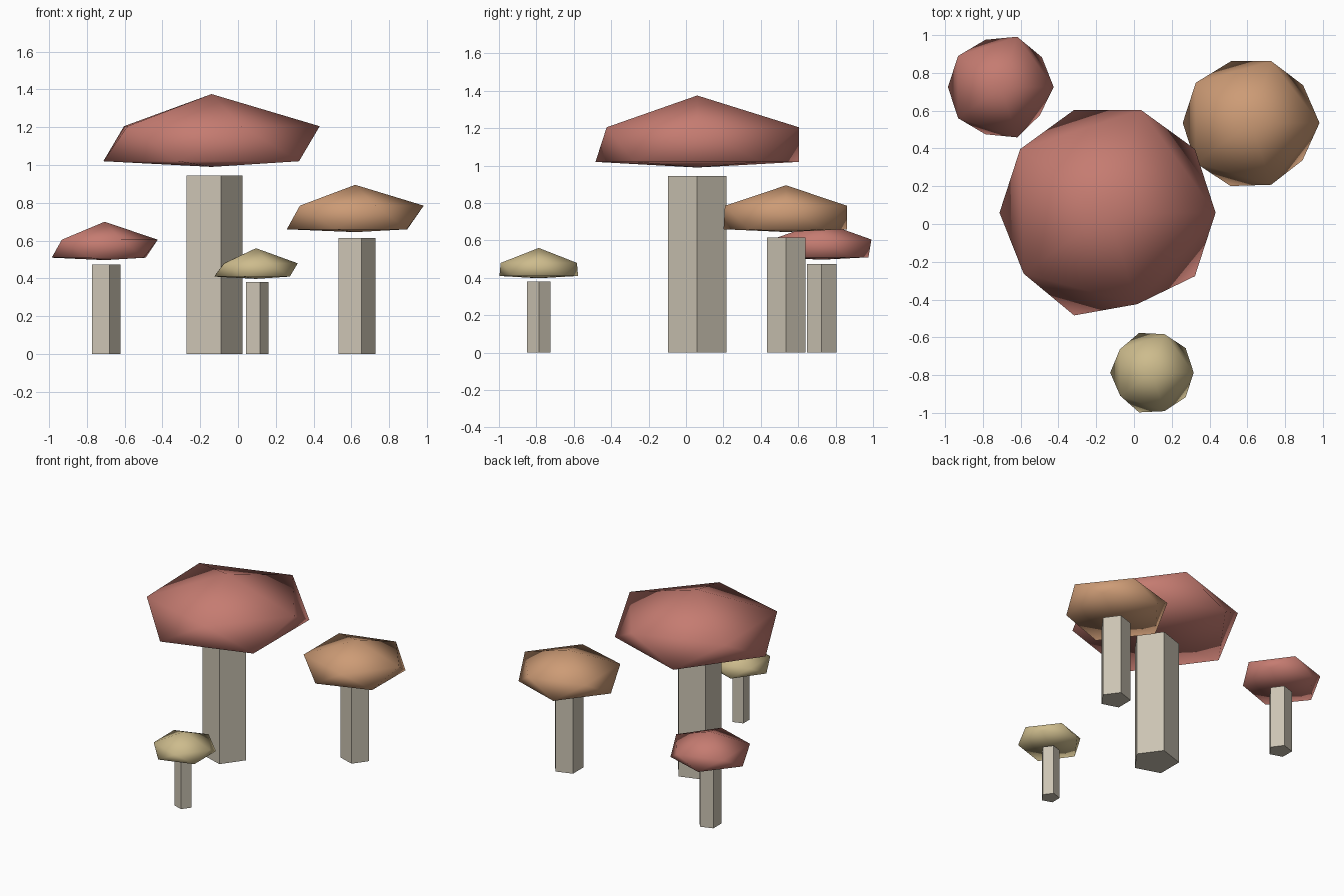
import bpy, bmesh, math
from mathutils import Vector

cube = bpy.data.objects.get("Cube")
if cube:
    bpy.data.objects.remove(cube, do_unlink=True)


def material(name, rgb):
    mat = bpy.data.materials.new(name)
    mat.use_nodes = True
    color = (*rgb, 1)
    mat.diffuse_color = color
    mat.node_tree.nodes["Principled BSDF"].inputs["Base Color"].default_value = color
    return mat


red = material("dusty red", (0.56, 0.20, 0.165))
tan = material("orange tan", (0.61, 0.33, 0.18))
straw = material("straw yellow", (0.61, 0.50, 0.265))
cream = material("stem cream", (0.60, 0.55, 0.45))


def finish(bm, name, mat, location, smooth):
    bmesh.ops.recalc_face_normals(bm, faces=bm.faces)
    for face in bm.faces:
        face.smooth = smooth
    mesh = bpy.data.meshes.new(name)
    bm.to_mesh(mesh)
    bm.free()
    mesh.materials.append(mat)
    obj = bpy.data.objects.new(name, mesh)
    obj.location = location
    bpy.context.collection.objects.link(obj)


def stem(name, location, radius, height):
    # Five-sided straight prism
    bm = bmesh.new()
    angles = [math.tau * i / 5 for i in range(5)]
    base = bm.faces.new([bm.verts.new((radius * math.cos(a), radius * math.sin(a), 0))
                         for a in angles])
    top = bmesh.ops.extrude_face_region(bm, geom=[base], use_keep_orig=True)["geom"]
    verts = [v for v in top if isinstance(v, bmesh.types.BMVert)]
    bmesh.ops.translate(bm, verts=verts, vec=Vector((0, 0, height)))
    finish(bm, name, cream, location, False)


def cap(name, mat, location, radius, levels, dents):
    # Icosahedron flattened to four levels: bottom, lower rim, upper rim, apex
    bottom, lower, upper, apex = levels
    bm = bmesh.new()
    bmesh.ops.create_icosphere(bm, subdivisions=1, radius=1)
    for v in bm.verts:
        if abs(v.co.z) > 0.9:
            v.co = (0, 0, apex if v.co.z > 0 else bottom)
            continue
        # Rim corners are numbered around the cap; some are pulled in
        step = round(math.atan2(v.co.y, v.co.x) / (math.pi / 5)) % 10
        r = radius * dents.get(step, 1)
        a = step * math.pi / 5
        v.co = (r * math.cos(a), r * math.sin(a), upper if v.co.z > 0 else lower)
    finish(bm, name, mat, location, True)


# name, cap colour, position, stem radius, stem height, cap radius, cap levels, dents
mushrooms = [
    ("large", red, (-0.14, 0.06), 0.165, 0.945, 0.572,
     (0.99, 1.02, 1.205, 1.375), {6: 0.96, 8: 0.89}),
    ("medium", tan, (0.62, 0.535), 0.108, 0.615, 0.362,
     (0.645, 0.66, 0.785, 0.895), {1: 0.94, 2: 0.95, 3: 0.95, 7: 0.97, 8: 0.95, 9: 0.93}),
    ("small", red, (-0.705, 0.725), 0.083, 0.475, 0.28,
     (0.497, 0.51, 0.605, 0.70), {1: 0.96, 3: 0.94, 7: 0.94, 9: 0.91}),
    ("tiny", straw, (0.095, -0.787), 0.066, 0.38, 0.221,
     (0.398, 0.41, 0.48, 0.56), {2: 0.97, 4: 0.95, 6: 0.94, 8: 0.97}),
]

for name, mat, (x, y), stem_r, stem_h, cap_r, levels, dents in mushrooms:
    stem(name + "_mushroom_stem", (x, y, 0), stem_r, stem_h)
    cap(name + "_mushroom_cap", mat, (x, y, 0), cap_r, levels, dents)
